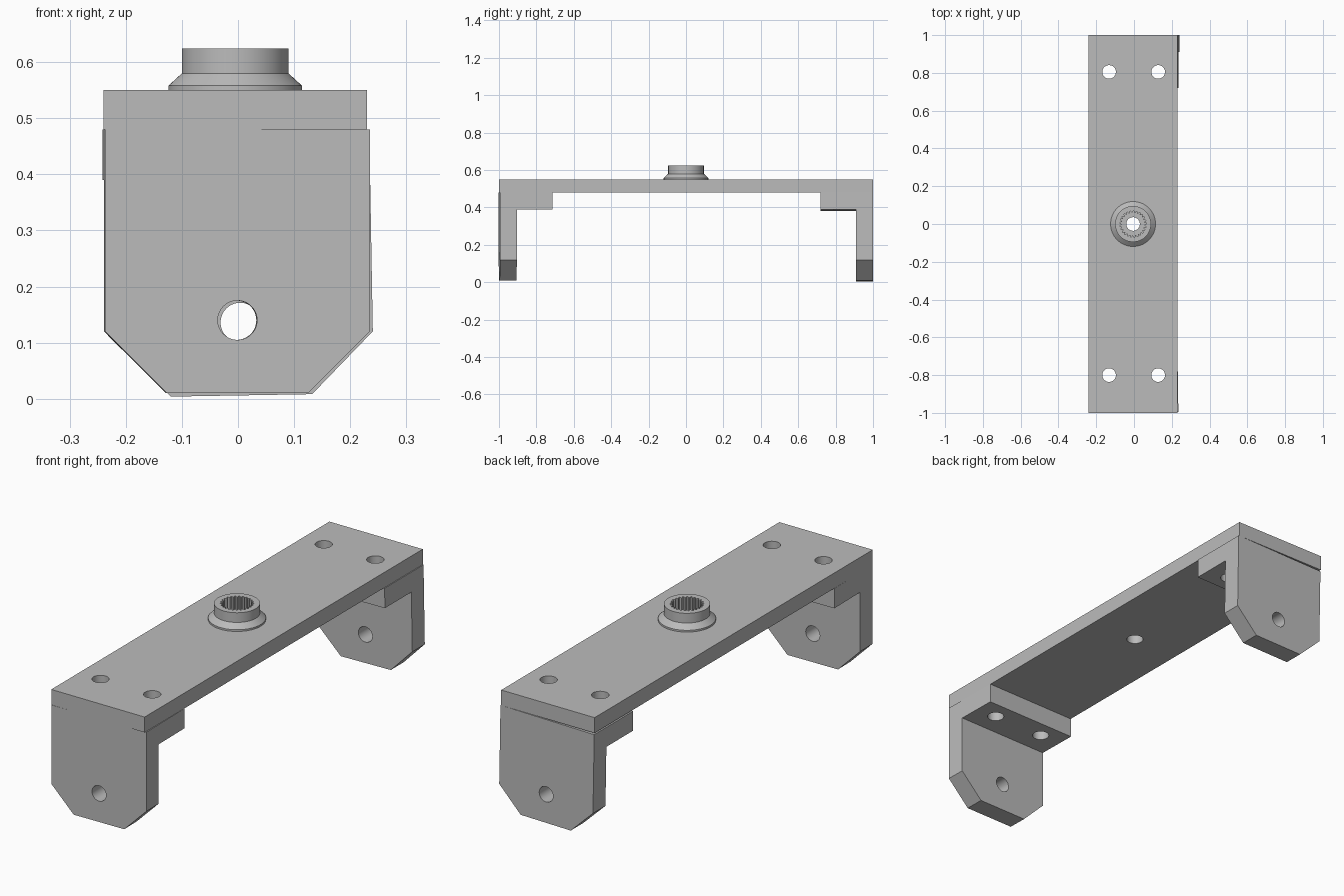
import bpy, bmesh
from math import radians, sin, cos, pi
from mathutils import Matrix, Vector

cube = bpy.data.objects.get("Cube")
if cube:
    bpy.data.objects.remove(cube, do_unlink=True)

metal = bpy.data.materials.new("grey metal")
metal.use_nodes = True
GREY = (0.5, 0.5, 0.5, 1)
metal.diffuse_color = GREY
metal.node_tree.nodes["Principled BSDF"].inputs["Base Color"].default_value = GREY

CENTRE_X = -0.005
HOLE_R = 0.036


def make_object(name, bm, matrix=Matrix()):
    bmesh.ops.recalc_face_normals(bm, faces=bm.faces)
    bm.transform(matrix)
    mesh = bpy.data.meshes.new(name)
    bm.to_mesh(mesh)
    bm.free()
    mesh.materials.append(metal)
    obj = bpy.data.objects.new(name, mesh)
    bpy.context.collection.objects.link(obj)
    return obj


def prism(outline, direction):
    """Extrude a closed outline of 3D points along a direction."""
    bm = bmesh.new()
    face = bm.faces.new([bm.verts.new(p) for p in outline])
    new = bmesh.ops.extrude_face_region(bm, geom=[face])["geom"]
    verts = [g for g in new if isinstance(g, bmesh.types.BMVert)]
    bmesh.ops.translate(bm, verts=verts, vec=direction)
    return bm


def ring(radius, z, count=64):
    return [(radius * cos(2 * pi * i / count), radius * sin(2 * pi * i / count), z)
            for i in range(count)]


def cut(obj, bm, matrix):
    """Subtract a solid from an object and throw the cutter away."""
    cutter = make_object("cutter", bm, matrix)
    cutter.hide_render = True
    mod = obj.modifiers.new("cut", "BOOLEAN")
    mod.operation, mod.solver, mod.object = "DIFFERENCE", "EXACT", cutter
    bpy.context.view_layer.objects.active = obj
    bpy.ops.object.modifier_apply(modifier=mod.name)
    bpy.data.objects.remove(cutter, do_unlink=True)


def drill(obj, x, y):
    cut(obj, prism(ring(HOLE_R, 0.2), (0, 0, 0.6)), Matrix.Translation((x, y, 0)))


# Top plate with a centre hole
bm = bmesh.new()
bmesh.ops.create_cube(bm, size=1, matrix=Matrix.Translation((CENTRE_X, 0, 0.515))
                      @ Matrix.Diagonal((0.47, 2, 0.07, 1)))
plate = make_object("top_plate", bm)
drill(plate, CENTRE_X, 0)


# L-shaped end bracket: outer face on y = 0, foot towards +y, top on z = 0
def bracket(name, matrix):
    w, leg, foot, height = 0.236, 0.09, 0.28, 0.47
    profile = [(0, 0), (foot, 0), (foot, -leg), (leg, -leg), (leg, -height), (0, -height)]
    bm = prism([(-w, y, z) for y, z in profile], (2 * w, 0, 0))
    corners = [e for e in bm.edges
               if all(v.co.z < -height + 0.01 for v in e.verts)
               and abs(e.verts[0].co.x - e.verts[1].co.x) < 0.01]
    bmesh.ops.bevel(bm, geom=corners, offset=0.11, segments=1, affect="EDGES")
    obj = make_object(name, bm, matrix)
    # Pivot hole through the leg
    cut(obj, prism(ring(0.035, -0.1), (0, 0, 0.3)),
        matrix @ Matrix.Translation((0, 0, -0.34)) @ Matrix.Rotation(radians(-90), 4, "X"))
    return obj


# The brackets sit very slightly askew under the plate
front = bracket("front_bracket", Matrix.Translation((-0.001, -0.998, 0.48))
                @ Matrix.Rotation(radians(0.9), 4, "Z"))
back = bracket("back_bracket", Matrix.Translation((-0.002, 1, 0.476))
               @ Matrix.Rotation(radians(-1), 4, "Y") @ Matrix.Rotation(pi, 4, "Z"))

# Bolt holes through plate and bracket feet
for obj, y in ((front, -0.8), (back, 0.805)):
    for x in (-0.132, 0.128):
        drill(obj, x, y)
        drill(plate, x, y)

# Flanged boss, lathed from rings
bm = bmesh.new()
steps = [(0.119, 0.549), (0.119, 0.558), (0.095, 0.58), (0.095, 0.624)]
loops = [[bm.verts.new(p) for p in ring(r, z)] for r, z in steps]
for a, b in zip(loops, loops[1:]):
    for i in range(len(a)):
        j = (i + 1) % len(a)
        bm.faces.new((a[i], a[j], b[j], b[i]))
bm.faces.new(loops[0])
bm.faces.new(loops[-1])
place = Matrix.Translation((CENTRE_X, 0, 0))
boss = make_object("splined_boss", bm, place)

# Toothed bore
TEETH = 25
gear = []
for i in range(TEETH * 4):
    r = 0.070 if i % 4 < 2 else 0.060
    a = 2 * pi * i / (TEETH * 4)
    gear.append(Vector((r * cos(a), r * sin(a), 0.53)))
cut(boss, prism(gear, (0, 0, 0.2)), place)

# Smooth the round walls, keep the edges crisp
bpy.ops.object.select_all(action="DESELECT")
for obj in (plate, front, back, boss):
    obj.select_set(True)
bpy.context.view_layer.objects.active = plate
bpy.ops.object.shade_smooth_by_angle(angle=radians(20))
